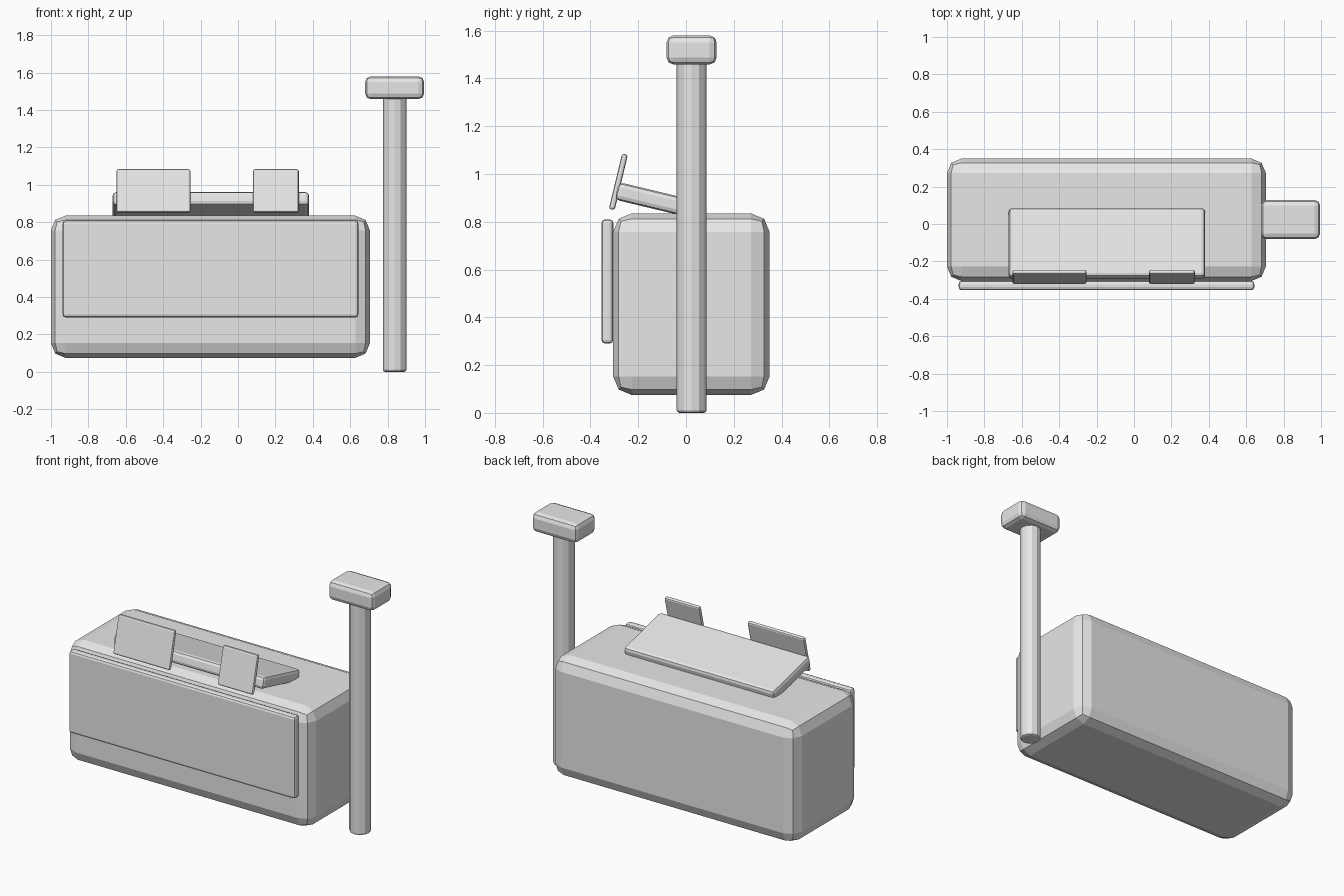
import bpy, bmesh, math
from mathutils import Matrix

if "Cube" in bpy.data.objects:
    bpy.data.objects.remove(bpy.data.objects["Cube"])

grey = bpy.data.materials.new("light grey")
grey.diffuse_color = (0.8, 0.8, 0.8, 1)
grey.use_nodes = True
grey.node_tree.nodes["Principled BSDF"].inputs["Base Color"].default_value = grey.diffuse_color


def finish(name, bm, loc, tilt, bevel, segments):
    mesh = bpy.data.meshes.new(name)
    bm.to_mesh(mesh)
    bm.free()
    mesh.materials.append(grey)
    ob = bpy.data.objects.new(name, mesh)
    bpy.context.collection.objects.link(ob)
    ob.location = loc
    ob.rotation_euler.x = math.radians(tilt)
    mod = ob.modifiers.new("rounded edges", 'BEVEL')
    mod.width = bevel
    mod.segments = segments
    mod.limit_method = 'ANGLE'
    mod.angle_limit = math.radians(50)
    return ob


def box(name, size, loc, bevel, tilt=0, segments=2):
    bm = bmesh.new()
    bmesh.ops.create_cube(bm, size=1, matrix=Matrix.Diagonal((*size, 1)))
    return finish(name, bm, loc, tilt, bevel, segments)


def post(name, radius, height, loc, bevel, sides=12):
    bm = bmesh.new()
    bmesh.ops.create_cone(bm, cap_ends=True, segments=sides, radius1=radius,
                          radius2=radius, depth=height)
    return finish(name, bm, loc, 0, bevel, 2)


# main housing and its front panel
box("body", (1.705, 0.655, 0.76), (-0.1475, 0.0225, 0.455), 0.078)
box("front_panel", (1.58, 0.05, 0.52), (-0.147, -0.329, 0.55), 0.016)

# sloping shelf sunk into the top, with two upright plates on its front edge
TILT = -13.5
box("sloping_shelf", (1.05, 0.38, 0.075), (-0.145, -0.105, 0.885), 0.02, TILT)
for name, x0, x1 in (("wide_plate", -0.65, -0.255), ("narrow_plate", 0.08, 0.325)):
    box(name, (x1 - x0, 0.025, 0.238), ((x0 + x1) / 2, -0.283, 0.967), 0.01, TILT)

# free-standing pole with a block on top
post("pole", 0.063, 1.48, (0.837, 0.0235, 0.74), 0.012)
box("pole_head", (0.315, 0.21, 0.122), (0.8375, 0.0235, 1.519), 0.03)
